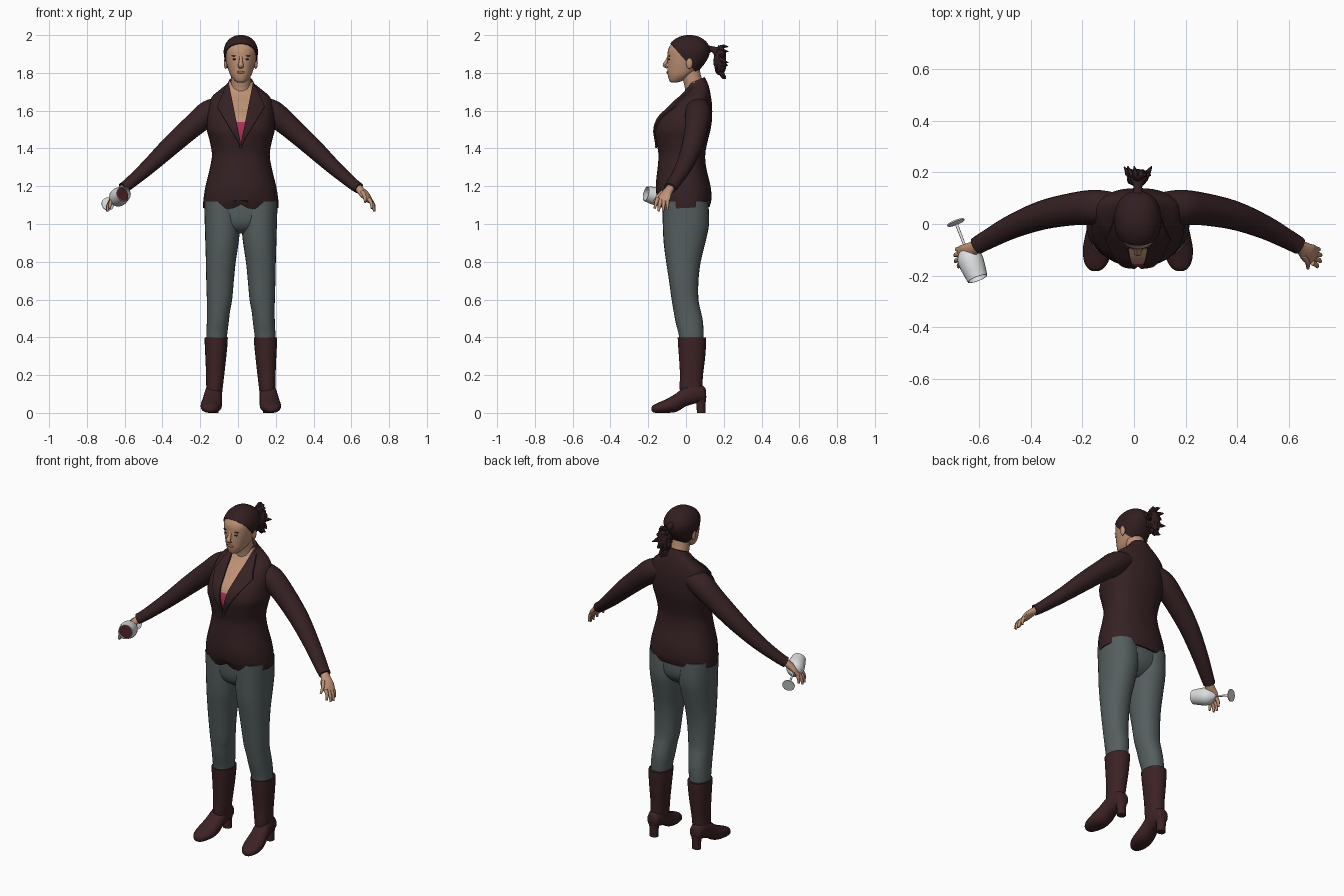
import bpy, bmesh, math, random
from mathutils import Vector

if "Cube" in bpy.data.objects:
    bpy.data.objects.remove(bpy.data.objects["Cube"])

random.seed(4)
CX = 0.015  # body centre line


def mat(name, r, g, b):
    m = bpy.data.materials.new(name)
    m.diffuse_color = (r, g, b, 1)
    m.use_nodes = True
    m.node_tree.nodes["Principled BSDF"].inputs["Base Color"].default_value = m.diffuse_color
    return m


JACKET = mat("jacket_cloth", .036, .015, .017)
HAIR = mat("dark_hair", .032, .013, .015)
BOOT = mat("boot_leather", .046, .016, .018)
CLOTH = mat("grey_trousers", .090, .112, .113)
SKIN = mat("skin", .52, .285, .18)
LIP = mat("lip", .36, .14, .10)
PINK = mat("pink_top", .42, .03, .09)
GLASS = mat("pale_glass", .72, .73, .74)
WINE = mat("red_wine", .06, .012, .014)


def smooth(rows, steps=4):
    """Catmull-Rom through the control rows."""
    out = []
    for i in range(len(rows) - 1):
        p = [rows[max(i - 1, 0)], rows[i], rows[i + 1], rows[min(i + 2, len(rows) - 1)]]
        for k in range(steps):
            t = k / steps
            out.append([.5 * (2 * b + (c - a) * t + (2 * a - 5 * b + 4 * c - d) * t * t
                              + (3 * b - a - 3 * c + d) * t ** 3) for a, b, c, d in zip(*p)])
    return out + [list(rows[-1])]


def make(name, bm, mats, mirror=False, angle=50):
    bmesh.ops.recalc_face_normals(bm, faces=bm.faces[:])
    me = bpy.data.meshes.new(name)
    bm.to_mesh(me)
    bm.free()
    ob = bpy.data.objects.new(name, me)
    bpy.context.collection.objects.link(ob)
    ob.location.x = CX
    for m in mats:
        me.materials.append(m)
    if mirror:
        ob.modifiers.new("mirror", "MIRROR").use_mirror_merge = False
    bpy.ops.object.select_all(action='DESELECT')
    ob.select_set(True)
    bpy.context.view_layer.objects.active = ob
    bpy.ops.object.shade_smooth_by_angle(angle=math.radians(angle))
    return ob


def skin_rings(rings):
    bm = bmesh.new()
    vs = [[bm.verts.new(p) for p in r] for r in rings]
    n = len(vs[0])
    for a, b in zip(vs, vs[1:]):
        for i in range(n):
            bm.faces.new((a[i], a[(i + 1) % n], b[(i + 1) % n], b[i]))
    bm.faces.new(vs[0])
    bm.faces.new(vs[-1])
    bmesh.ops.recalc_face_normals(bm, faces=bm.faces[:])
    return bm


def oval(h, cx, rx, front, back, mid=None, tilt=0, lying=False, n=28):
    """Cross-section with different front and back depth."""
    mid = (front + back) / 2 if mid is None else mid
    pts = []
    for i in range(n):
        a = 2 * math.pi * i / n
        c, s = math.cos(a), math.sin(a)
        c = math.copysign(abs(c) ** .9, c)
        d = mid + (back - mid if s > 0 else mid - front) * math.copysign(abs(s) ** .9, s)
        z = h + tilt * (d - mid)
        pts.append((cx + rx * c, h, d) if lying else (cx + rx * c, d, z))
    return pts


def body(rows, steps=4, **kw):
    return skin_rings([oval(*r, **kw) for r in smooth(rows, steps)])


def tube(rows, steps=4, n=14):
    """Rows are x, y, z, sideways radius, upright radius."""
    rows = smooth(rows, steps)
    pts = [Vector(r[:3]) for r in rows]
    whole = (pts[-1] - pts[0]).normalized()
    ref = Vector((0, 0, 1)) if abs(whole.z) < .85 else Vector((0, 1, 0))
    rings = []
    for i, r in enumerate(rows):
        t = (pts[min(i + 1, len(pts) - 1)] - pts[max(i - 1, 0)]).normalized()
        u = t.cross(ref).normalized()
        v = u.cross(t)
        rings.append([pts[i] + u * r[3] * math.cos(2 * math.pi * k / n)
                      + v * r[4] * math.sin(2 * math.pi * k / n) for k in range(n)])
    return skin_rings(rings)


def ball(name, loc, size, m, mirror=False):
    bm = bmesh.new()
    bmesh.ops.create_uvsphere(bm, u_segments=14, v_segments=8, radius=1)
    for v in bm.verts:
        v.co = Vector(a * s + c for a, s, c in zip(v.co, size, loc))
    return make(name, bm, [m], mirror)


def cut(bm, co, no):
    bmesh.ops.bisect_plane(bm, geom=bm.verts[:] + bm.edges[:] + bm.faces[:], dist=1e-5,
                           plane_co=co, plane_no=no)


def raise_faces(bm, faces, index, move):
    """Lift a patch off the surface and colour it."""
    geo = bmesh.ops.extrude_face_region(bm, geom=faces)["geom"]
    bm.normal_update()
    vs = [g for g in geo if isinstance(g, bmesh.types.BMVert)]
    for v, step in [(v, move(v)) for v in vs]:
        v.co += step
        for f in v.link_faces:
            f.material_index = index


# jacket with open neck, pink top and raised lapels
bm = body([(1.085, 0, .200, -.130, .125, 0, .05), (1.13, 0, .198, -.150, .135, 0, .03),
           (1.20, 0, .187, -.160, .130, 0, 0), (1.30, 0, .163, -.150, .107, 0, 0),
           (1.37, 0, .153, -.146, .102, 0, 0), (1.44, 0, .165, -.158, .115, 0, 0),
           (1.50, 0, .180, -.165, .130, 0, 0), (1.56, 0, .178, -.145, .138, .02, 0),
           (1.62, 0, .172, -.102, .138, .04, .1), (1.67, 0, .155, -.060, .130, .05, .2),
           (1.705, 0, .115, -.022, .122, .055, .3), (1.735, 0, .076, 0, .110, .055, .4),
           (1.76, 0, .062, .012, .100, .055, .4)], n=40)
for v in bm.verts:  # cutaway at the front hem
    if v.co.z < 1.12 and v.co.y < 0:
        v.co.z += .025 * math.exp(-(v.co.x / .03) ** 2)
for s in (1, -1):
    cut(bm, (0, 0, 1.425), (s, 0, -.2))
    cut(bm, (0, 0, 1.41), (s, 0, -.6))
    cut(bm, (s * .126, 0, 1.62), (s * .12, 0, .05))
cut(bm, (0, 0, 1.54), (0, 0, 1))
lapels = []
for f in bm.faces:
    c = f.calc_center_median()
    x = abs(c.x)
    if c.y > .045 or c.z < 1.41:
        continue
    if x < .2 * (c.z - 1.425):
        f.material_index = 1 if c.z > 1.54 else 2
    elif x < .6 * (c.z - 1.41) and (x - .126) * .12 + (c.z - 1.62) * .05 < 0:
        lapels.append(f)
raise_faces(bm, lapels, 0, lambda v: Vector((0, -.009, .002)))
make("jacket", bm, [JACKET, SKIN, PINK], angle=35)
ball("jacket_button", (0, -.158, 1.41), (.009, .006, .009), BOOT)

# sleeves
make("sleeves", tube([(.09, .062, 1.625, .06, .05), (.165, .064, 1.59, .068, .067),
                      (.25, .058, 1.522, .063, .060), (.37, .034, 1.415, .056, .052),
                      (.49, -.012, 1.302, .046, .040), (.59, -.065, 1.215, .037, .031),
                      (.625, -.085, 1.19, .034, .029)], n=20), [JACKET], True)

# hands
make("palms", tube([(.60, -.07, 1.212, .022, .02), (.632, -.09, 1.18, .026, .02),
                    (.66, -.112, 1.15, .038, .018), (.68, -.122, 1.125, .036, .013),
                    (.688, -.126, 1.115, .02, .008)]), [SKIN], True)
for name, a, b in (("index_fingers", (.675, -.150, 1.135), (.694, -.166, 1.082)),
                   ("middle_fingers", (.682, -.133, 1.125), (.706, -.146, 1.068)),
                   ("ring_fingers", (.686, -.116, 1.125), (.708, -.122, 1.066)),
                   ("little_fingers", (.684, -.098, 1.13), (.700, -.098, 1.078)),
                   ("thumbs", (.642, -.125, 1.17), (.658, -.172, 1.115))):
    a, b = Vector(a), Vector(b)
    m = (a + b) / 2 + Vector((.006, 0, .004))
    make(name, tube([(*a, .011, .011), (*m, .0095, .0095), (*b, .006, .006)], 3, 8), [SKIN], True)

# trousers
make("trouser_legs", body([(1.12, .10, .095, -.125, .118), (1.0, .097, .094, -.123, .122),
                           (.90, .10, .088, -.118, .102), (.80, .106, .079, -.105, .078),
                           (.70, .110, .073, -.090, .066), (.60, .113, .067, -.076, .066),
                           (.54, .118, .061, -.066, .078), (.48, .122, .058, -.055, .090),
                           (.41, .128, .055, -.038, .092), (.36, .13, .05, -.035, .09)]), [CLOTH], True)
make("trouser_seat", body([(.95, 0, .04, -.06, .05), (.98, 0, .12, -.10, .09),
                           (1.03, 0, .18, -.118, .115), (1.13, 0, .185, -.122, .115)]), [CLOTH])

# boots
make("boot_shafts", body([(.398, .130, .061, -.044, .106), (.36, .131, .060, -.042, .106),
                          (.28, .133, .054, -.036, .100), (.20, .136, .048, -.032, .090),
                          (.14, .139, .044, -.034, .088), (.09, .141, .04, -.03, .09)]), [BOOT], True)
make("boot_feet", body([(.106, .142, .018, .075, .12), (.095, .142, .034, .06, .14),
                        (.05, .143, .044, .05, .16), (0, .147, .047, .035, .145),
                        (-.05, .152, .053, .006, .105), (-.10, .157, .056, 0, .075),
                        (-.145, .161, .047, 0, .055), (-.172, .163, .03, .002, .042),
                        (-.182, .164, .012, .01, .03)], lying=True, n=20), [BOOT], True)
make("boot_heels", body([(.09, .142, .034, .05, .108), (.05, .142, .026, .056, .104),
                         (0, .142, .025, .057, .102)], n=16), [BOOT], True)

# neck and head with hair cap
make("neck", tube([(0, .045, 1.64, .06, .05), (0, .045, 1.72, .054, .052),
                   (0, .03, 1.78, .052, .05), (0, .02, 1.84, .05, .05)]), [SKIN])
bm = body([(1.75, 0, .018, -.078, -.045, -.06, 0), (1.758, 0, .032, -.088, -.02, -.05, 0),
           (1.785, 0, .054, -.096, .02, -.02, 0), (1.815, 0, .066, -.099, .06, 0, 0),
           (1.85, 0, .076, -.099, .092, .01, 0), (1.89, 0, .083, -.098, .115, .015, 0),
           (1.925, 0, .084, -.094, .121, .018, 0), (1.96, 0, .070, -.072, .104, .018, 0),
           (1.984, 0, .044, -.036, .07, .018, 0), (1.994, 0, .014, 0, .034, .018, 0)], n=32)
no = Vector((0, .165, .145)).normalized()
co = Vector((0, -.085, 1.96))
cut(bm, co, no)
raise_faces(bm, [f for f in bm.faces if (f.calc_center_median() - co).dot(no) > 0], 1,
            lambda v: v.normal * .006)
make("head", bm, [SKIN, HAIR])

# face
make("nose", tube([(0, -.092, 1.888, .008, .006), (0, -.104, 1.86, .010, .009),
                   (0, -.114, 1.84, .015, .010), (0, -.098, 1.828, .013, .006)], 3, 10), [SKIN])
ball("lips", (0, -.097, 1.803), (.022, .007, .007), LIP)
ball("eyes", (.032, -.089, 1.872), (.013, .006, .004), HAIR, True)
ball("brows", (.034, -.088, 1.89), (.018, .006, .0025), HAIR, True)
ball("ears", (.080, .018, 1.853), (.010, .018, .032), SKIN, True)

# ponytail with loose tips
make("hair_tie", tube([(0, .10, 1.925, .028, .028), (0, .14, 1.925, .016, .016),
                       (0, .17, 1.91, .03, .03)]), [HAIR])
bm = bmesh.new()
bmesh.ops.create_icosphere(bm, subdivisions=3, radius=1)
for v in bm.verts:
    k = random.uniform(.85, 1.08)
    v.co = Vector((v.co.x * .043 * k, .18 + v.co.y * .036 * k, 1.868 + v.co.z * .078 * k))
make("ponytail", bm, [HAIR], angle=25)
for i in range(12):
    a = i * 2.4
    x, z = .04 * math.cos(a), 1.865 + .075 * math.sin(a)
    tip = (x * 1.35, .205 + random.uniform(-.02, .02), 1.855 + (z - 1.865) * 1.15)
    make("hair_strand", tube([(0, .165, 1.90, .012, .012), (x * .8, .19, z, .014, .014),
                              (*tip, .002, .002)], 3, 6), [HAIR])

# wine glass held in one hand
foot, rim = Vector((-.705, .008, 1.105)), Vector((-.62, -.212, 1.16))
axis = rim - foot
u = axis.cross(Vector((0, 0, 1))).normalized()
v = u.cross(axis).normalized()


def lathe(profile, n=24):
    return skin_rings([[foot + axis * t + (u * math.cos(2 * math.pi * k / n)
                        + v * math.sin(2 * math.pi * k / n)) * r for k in range(n)] for t, r in profile])


make("wine_glass", lathe([(0, .035), (.02, .035), (.05, .006), (.42, .005), (.46, .018), (.52, .036),
                          (.60, .047), (.70, .050), (.85, .046), (1, .040), (1, .037), (.85, .043),
                          (.70, .046), (.62, .042)]), [GLASS], angle=35)
make("wine", lathe([(.63, .040), (.72, .0455), (.80, .0435)]), [WINE], angle=35)
